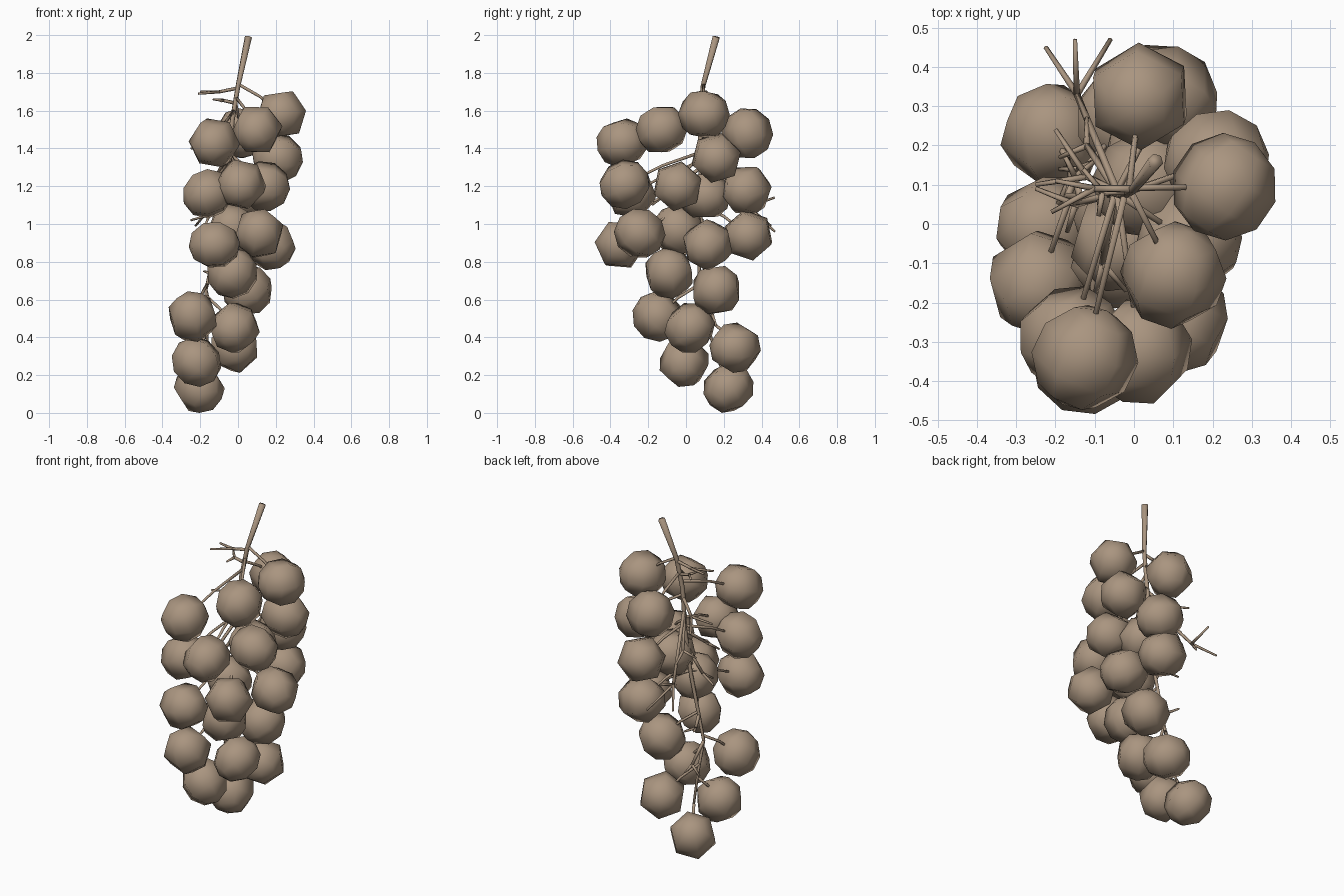
import bpy, bmesh, math, random
from mathutils import Vector, Euler, Matrix

if "Cube" in bpy.data.objects:
    bpy.data.objects.remove(bpy.data.objects["Cube"])

random.seed(4)
mat = bpy.data.materials.new("dry brown")
mat.diffuse_color = (0.40, 0.30, 0.215, 1)
mat.use_nodes = True
mat.node_tree.nodes["Principled BSDF"].inputs["Base Color"].default_value = mat.diffuse_color


def finish(bm, name):
    me = bpy.data.meshes.new(name)
    bm.to_mesh(me)
    bm.free()
    me.materials.append(mat)
    ob = bpy.data.objects.new(name, me)
    bpy.context.collection.objects.link(ob)
    for p in me.polygons:
        p.use_smooth = True
    return ob


def tube(bm, pts, radii, sides=6):
    # tapered tube through a few points
    pts = [Vector(p) for p in pts]
    rings = []
    for i, p in enumerate(pts):
        d = (pts[min(i + 1, len(pts) - 1)] - pts[max(i - 1, 0)]).normalized()
        u = d.cross(Vector((0.31, 0.9, 0.17))).normalized()
        v = d.cross(u)
        rings.append([bm.verts.new(p + radii[i] * (u * math.cos(a) + v * math.sin(a)))
                      for a in (2 * math.pi * k / sides for k in range(sides))])
    for a, b in zip(rings, rings[1:]):
        for k in range(sides):
            bm.faces.new((a[k], a[(k + 1) % sides], b[(k + 1) % sides], b[k]))
    bm.faces.new(rings[0][::-1])
    bm.faces.new(rings[-1])


# berry centres
berries = [
    (.23, .095, 1.58), (.10, -.13, 1.50), (-.125, -.34, 1.43), (.21, .16, 1.35),
    (-.16, -.29, 1.16), (.015, -.325, 1.21), (.14, -.045, 1.20), (-.125, -.35, .89),
    (.11, -.245, .95), (.17, .115, .89), (-.03, -.09, .74), (.05, .16, .65),
    (-.24, -.15, .51), (-.02, .02, .45), (-.22, -.01, .27), (-.02, .26, .345),
    (-.205, .225, .125), (.015, .325, 1.48), (.08, .32, 1.18), (.07, .33, .94),
    (.03, .10, 1.15), (-.03, -.045, .97)]

# main stem
stem = [(.055, .16, 1.99), (0, .09, 1.73), (-.03, .075, 1.55), (-.05, .08, 1.3),
        (-.08, .07, 1.05), (-.13, .07, .83), (-.17, .07, .65), (-.16, .11, .47),
        (-.17, .17, .28)]
bm = bmesh.new()
tube(bm, stem, [.02, .013, .013, .012, .011, .01, .009, .008, .007])
finish(bm, "main_stem")


def stem_at(z):
    for a, b in zip(stem, stem[1:]):
        if b[2] <= z <= a[2]:
            return Vector(a).lerp(Vector(b), (a[2] - z) / (a[2] - b[2]))
    return Vector(stem[-1])


# stalk from the stem to each berry
bm = bmesh.new()
for c in berries:
    c = Vector(c)
    s = stem_at(min(c.z + .17, 1.74))
    mid = s.lerp(c, .5) + Vector((0, 0, .015))
    tube(bm, [s, mid, c], [.009, .008, .006], 5)
finish(bm, "berry_stalks")

# bare side twigs: start on the stem, a joint, then forked tips
twigs = [
    (1.72, (-.10, .09, 1.70), [(-.21, .03, 1.69), (-.20, .11, 1.70)]),
    (1.64, (-.08, .08, 1.655), [(-.09, .02, 1.65), (-.13, .14, 1.66)]),
    (1.50, (-.12, .12, 1.42), [(-.20, .24, 1.38), (-.25, .10, 1.40)]),
    (1.40, (-.12, .20, 1.24), [(-.12, .27, 1.18), (-.19, .17, 1.20)]),
    (1.42, (-.145, .33, 1.09), [(-.225, .45, .99), (-.15, .47, 1.14), (-.06, .47, .96)]),
    (1.20, (-.15, .05, 1.05), [(-.25, .09, 1.02), (-.17, -.02, 1.00)]),
    (1.30, (-.08, -.10, 1.16), [(-.10, -.18, 1.10), (-.02, -.17, 1.12)]),
    (.80, (-.15, .12, .74), [(-.18, .18, .75), (-.10, .16, .72)]),
    (.65, (-.14, .14, .52), [(-.10, .16, .46), (-.19, .14, .46)])]
bm = bmesh.new()
for z, joint, tips in twigs:
    tube(bm, [stem_at(z), joint], [.010, .009], 5)
    for t in tips:
        tube(bm, [joint, t], [.009, .006], 5)
finish(bm, "side_twigs")

# low-poly smooth-shaded berries, each turned differently
for i, c in enumerate(berries):
    bm = bmesh.new()
    rot = Euler([random.uniform(0, 6.28) for _ in range(3)]).to_matrix().to_4x4()
    bmesh.ops.create_uvsphere(bm, u_segments=6, v_segments=5, radius=.137,
                              matrix=Matrix.Translation(c) @ rot)
    low = min(v.co.z for v in bm.verts)
    if low < 0:
        bmesh.ops.translate(bm, vec=(0, 0, -low), verts=bm.verts)
    finish(bm, f"berry_{i + 1}")
